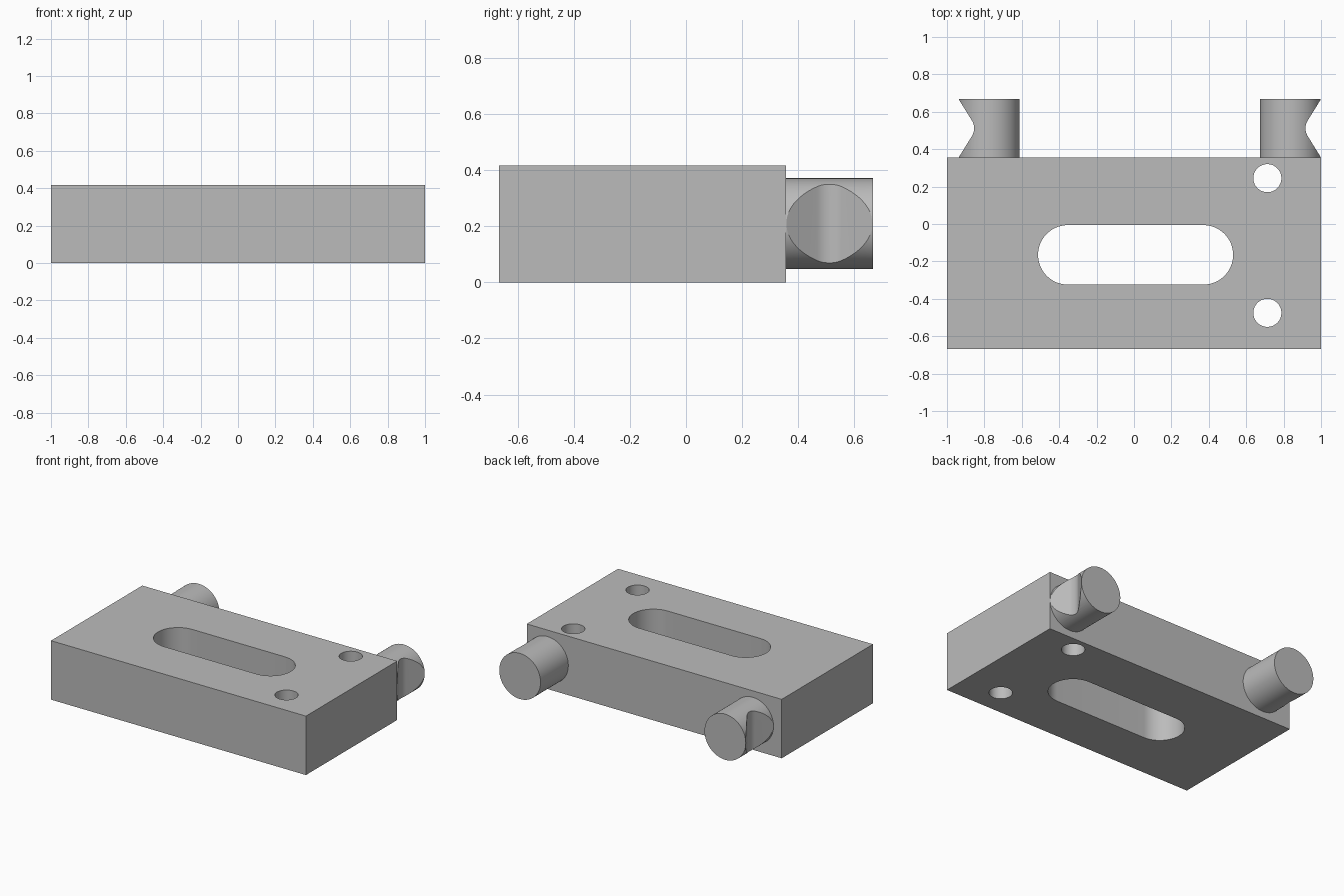
import bpy, bmesh, math
from mathutils import Matrix

cube = bpy.data.objects.get("Cube")
if cube:
    bpy.data.objects.remove(cube, do_unlink=True)

grey = bpy.data.materials.new("plain_grey")
grey.use_nodes = True
grey.diffuse_color = (0.5, 0.5, 0.5, 1)
grey.node_tree.nodes["Principled BSDF"].inputs["Base Color"].default_value = (0.5, 0.5, 0.5, 1)

HEIGHT = 0.418
BACK, END = 0.356, 0.667


def arc(cx, cy, r, start, stop, steps):
    """Points along an arc, angles in degrees."""
    angles = [math.radians(start + (stop - start) * i / steps) for i in range(steps + 1)]
    return [(cx + r * math.cos(a), cy + r * math.sin(a)) for a in angles]


def prism(name, outline, low, high, matrix=Matrix()):
    """Extrude a closed outline along z, then place it."""
    bm = bmesh.new()
    face = bm.faces.new([bm.verts.new((x, y, low)) for x, y in outline])
    top = bmesh.ops.extrude_face_region(bm, geom=[face])["geom"]
    bmesh.ops.translate(bm, vec=(0, 0, high - low),
                        verts=[v for v in top if isinstance(v, bmesh.types.BMVert)])
    bm.transform(matrix)
    bmesh.ops.recalc_face_normals(bm, faces=bm.faces)
    mesh = bpy.data.meshes.new(name)
    bm.to_mesh(mesh)
    bm.free()
    mesh.materials.append(grey)
    obj = bpy.data.objects.new(name, mesh)
    bpy.context.collection.objects.link(obj)
    return obj


def activate(obj):
    bpy.ops.object.select_all(action="DESELECT")
    obj.select_set(True)
    bpy.context.view_layer.objects.active = obj


def carve(obj, cutters):
    """Subtract the cutters, remove them and smooth the round walls."""
    activate(obj)
    for cutter in cutters:
        mod = obj.modifiers.new("cut", "BOOLEAN")
        mod.operation, mod.solver, mod.object = "DIFFERENCE", "EXACT", cutter
        bpy.ops.object.modifier_apply(modifier=mod.name)
        bpy.data.objects.remove(cutter, do_unlink=True)
    bpy.ops.object.shade_smooth_by_angle(angle=math.radians(25))


# Block with a long slot and two round holes
block = prism("block", [(-1, -END), (1, -END), (1, BACK), (-1, BACK)], 0, HEIGHT)
slot_y, slot_r = -0.165, 0.159
slot = arc(0.371, slot_y, slot_r, -90, 90, 32) + arc(-0.354, slot_y, slot_r, 90, 270, 32)
cutters = [prism("slot_cutter", slot, -0.1, 0.6)]
for y in (0.245, -0.475):
    cutters.append(prism("hole_cutter", arc(0.713, y, 0.075, 0, 354, 59), -0.1, 0.6))
carve(block, cutters)

# Rear pegs, each with a rounded V groove on its outer side
PEG_R, PEG_Z = 0.162, 0.21
MID = (BACK + END) / 2
SLANT, TIP_R, DEPTH = 31.8, 0.08, 0.081
for name, side, x in (("left_peg", 1, 0.836), ("right_peg", -1, -0.774)):
    stand = Matrix.Translation((x, 0, PEG_Z)) @ Matrix.Rotation(math.radians(-90), 4, "X")
    peg = prism(name, arc(0, 0, PEG_R, 0, 355, 71), BACK, END, stand)
    # Groove outline: rounded tip widening outwards past the peg surface
    tip = arc(PEG_R - DEPTH + TIP_R, MID, TIP_R, 180 - SLANT, 180 + SLANT, 12)
    reach = 0.1
    spread = reach / math.tan(math.radians(SLANT))
    first, last = tip[0], tip[-1]
    outline = tip + [(last[0] + reach, last[1] - spread), (first[0] + reach, first[1] + spread)]
    outline = [(x + side * px, py) for px, py in outline]
    carve(peg, [prism("groove_cutter", outline, -0.1, 0.6)])
